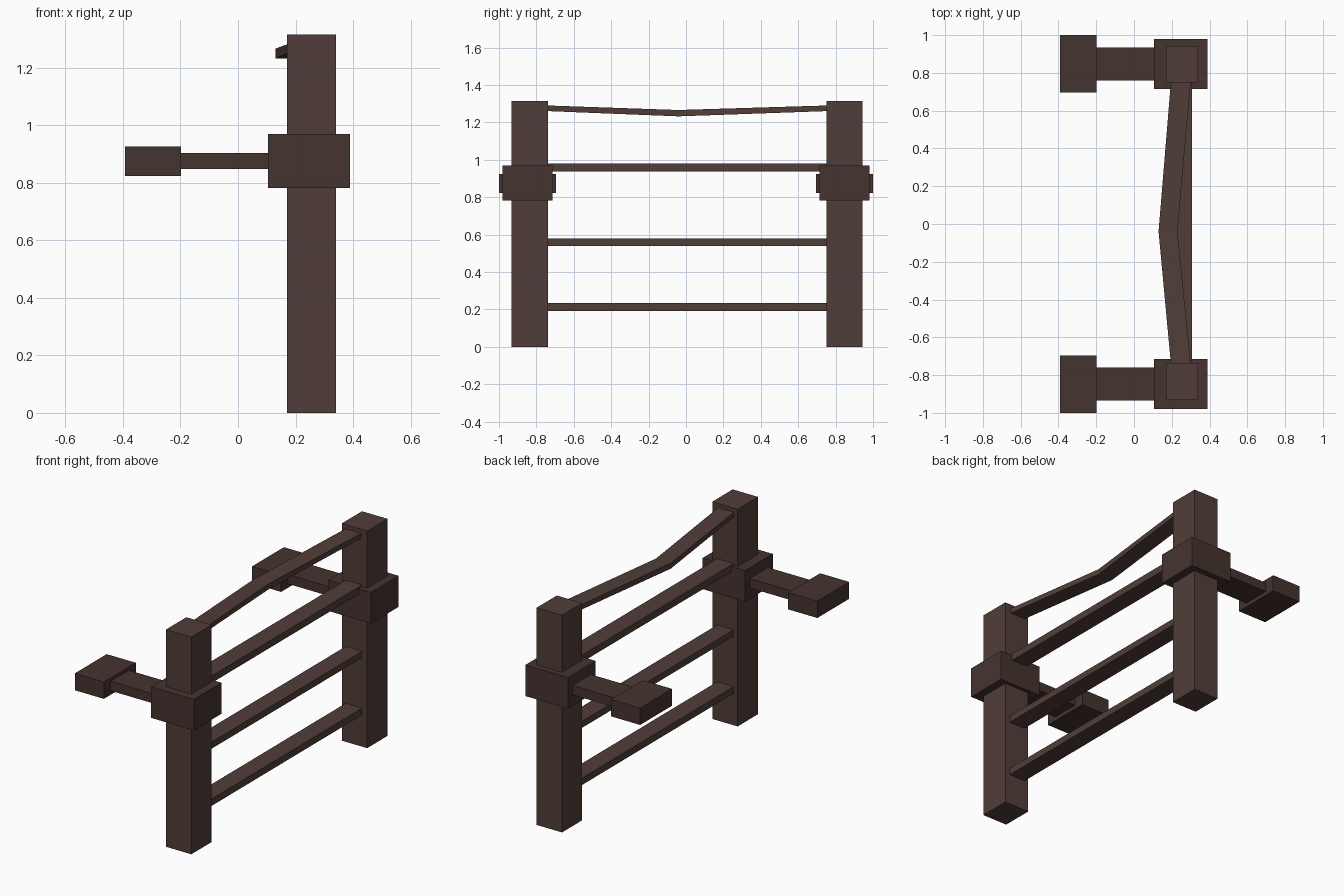
import bpy, bmesh

if "Cube" in bpy.data.objects:
    bpy.data.objects.remove(bpy.data.objects["Cube"])


def material(name, color):
    m = bpy.data.materials.new(name)
    m.diffuse_color = (*color, 1)
    m.use_nodes = True
    m.node_tree.nodes["Principled BSDF"].inputs["Base Color"].default_value = m.diffuse_color
    return m


wood = material("wood", (0.082, 0.048, 0.041))
dark_wood = material("dark_wood", (0.060, 0.034, 0.029))


def loft(name, sections, mat):
    """Rectangular bar along y; each section is (y, x0, x1, z0, z1)."""
    bm = bmesh.new()
    rings = [[bm.verts.new((x, y, z)) for x, z in ((x0, z0), (x1, z0), (x1, z1), (x0, z1))]
             for y, x0, x1, z0, z1 in sections]
    for a, b in zip(rings, rings[1:]):
        for i in range(4):
            j = (i + 1) % 4
            bm.faces.new((a[i], a[j], b[j], b[i]))
    bm.faces.new(rings[0])
    bm.faces.new(rings[-1])
    bmesh.ops.recalc_face_normals(bm, faces=bm.faces)
    mesh = bpy.data.meshes.new(name)
    bm.to_mesh(mesh)
    bm.free()
    mesh.materials.append(mat)
    obj = bpy.data.objects.new(name, mesh)
    bpy.context.collection.objects.link(obj)
    return obj


def box(name, x, y, z, mat):
    return loft(name, [(v, *x, *z) for v in y], mat)


# Upright posts
FRONT, BACK = -0.737, 0.75
box("front_post", (0.17, 0.34), (-0.932, FRONT), (0, 1.315), wood)
box("back_post", (0.17, 0.34), (BACK, 0.943), (0, 1.315), wood)

# Collars, arms and end blocks on both sides
for side, s in (("front", -1), ("back", 1)):
    box(side + "_collar", (0.105, 0.39), (0.715 * s, 0.98 * s), (0.781, 0.969), dark_wood)
    box(side + "_arm", (-0.198, 0.105), (0.76 * s, 0.935 * s), (0.847, 0.904), dark_wood)
    box(side + "_end_block", (-0.393, -0.198), (0.695 * s, 1.0 * s), (0.823, 0.925), dark_wood)

# Straight rails
for name, z in (("lower", (0.192, 0.234)), ("middle", (0.538, 0.578)), ("upper", (0.936, 0.979))):
    box(name + "_rail", (0.197, 0.307), (FRONT, BACK), z, wood)

# Bent top rail
loft("bent_top_rail", [(FRONT, 0.195, 0.30, 1.26, 1.29),
                       (-0.04, 0.13, 0.23, 1.232, 1.266),
                       (BACK, 0.195, 0.30, 1.26, 1.29)], wood)
